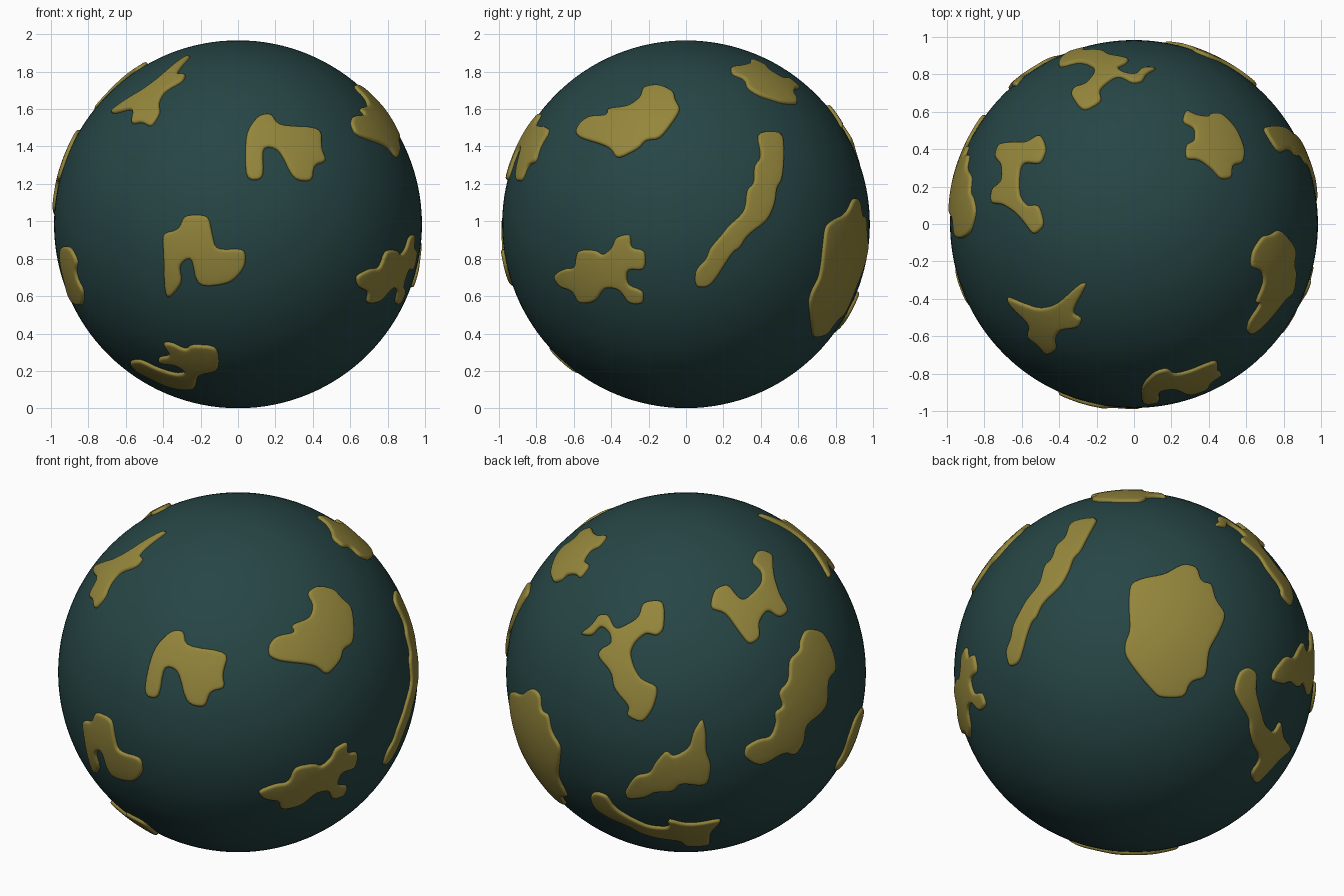
import bpy, bmesh, math
from mathutils import Vector
from mathutils.geometry import delaunay_2d_cdt, intersect_point_line

if "Cube" in bpy.data.objects:
    bpy.data.objects.remove(bpy.data.objects["Cube"])

CENTRE = Vector((0, 0, 0.984))
R_GLOBE, R_TOP = 0.983, 1.0


def material(name, rgb):
    m = bpy.data.materials.new(name)
    m.diffuse_color = (*rgb, 1)
    m.use_nodes = True
    m.node_tree.nodes["Principled BSDF"].inputs["Base Color"].default_value = m.diffuse_color
    return m


SEA = material("dark_teal", (0.02, 0.06, 0.06))
LAND = material("ochre", (0.30, 0.24, 0.045))


def view(azimuth, elevation):
    """Right, up and toward-viewer axes; azimuth is measured from the front toward the right."""
    a, e = math.radians(azimuth), math.radians(elevation)
    right = Vector((math.cos(a), math.sin(a), 0))
    out = Vector((math.sin(a) * math.cos(e), -math.cos(a) * math.cos(e), math.sin(e)))
    return right, out.cross(right), out


FRONT, RIGHT, LEFT, TOP = view(0, 0), view(90, 0), view(-90, 0), view(0, 90)
FRONT_RIGHT, BACK_LEFT, BELOW = view(35, 25), view(215, 25), view(140, -30)


def round_corners(pts, k):
    n, res = len(pts), []
    for i in range(n):
        a, b = pts[i], pts[(i + 1) % n]
        res += [a.lerp(b, k), a.lerp(b, 1 - k)]
    return res


def split_long(pts, step):
    res = []
    for i, a in enumerate(pts):
        b = pts[(i + 1) % len(pts)]
        n = max(1, math.ceil((b - a).length / step))
        res += [a.lerp(b, j / n) for j in range(n)]
    return res


def rim_distance(p, loop):
    best = 9.0
    for i, a in enumerate(loop):
        b = loop[(i + 1) % len(loop)]
        q, t = intersect_point_line(p, a, b)
        q = a if t < 0 else b if t > 1 else q
        best = min(best, (Vector(p) - Vector((q[0], q[1]))).length)
    return best


def landmass(name, axes, outline):
    """Raised patch: outline in hundredths of a unit as seen along the view, wrapped onto the globe."""
    right, up, out = axes
    dirs = []
    for x, y in outline:
        x, y = x / 100, y / 100
        dirs.append(right * x + up * y + out * math.sqrt(max(0.001, 1 - x * x - y * y)))
    # flatten on the tangent plane at the middle of the patch
    mid = sum(dirs, Vector()).normalized()
    tx = mid.orthogonal().normalized()
    ty = mid.cross(tx)
    loop = [Vector((d.dot(tx), d.dot(ty))) / d.dot(mid) for d in dirs]
    if sum(loop[i - 1].cross(loop[i]) for i in range(len(loop))) < 0:
        loop.reverse()
    loop = split_long(round_corners(round_corners(loop, 0.2), 0.25), 0.035)
    n = len(loop)
    # rounded rim rows plus an interior grid
    pts = list(loop)
    for off in (0.005, 0.011, 0.02):
        for i in range(n):
            t = (loop[(i + 1) % n] - loop[i - 1]).normalized()
            p = loop[i] + Vector((-t.y, t.x)) * off
            if rim_distance(p, loop) > off * 0.9:
                pts.append(p)
    s = 0.04
    for i in range(-20, 21):
        for j in range(-20, 21):
            p = Vector((i * s, j * s))
            if rim_distance(p, loop) > 0.03:
                pts.append(p)
    flat, _, tris, *_ = delaunay_2d_cdt(pts, [], [list(range(n))], 1, 1e-5)
    bm = bmesh.new()
    verts = []
    for p in flat:
        t = min(1, rim_distance(p, loop) / 0.018)
        r = R_TOP - 0.011 * (1 - math.sqrt(max(0, 1 - (1 - t) ** 2)))
        verts.append(bm.verts.new((mid + tx * p[0] + ty * p[1]).normalized() * r))
    for f in tris:
        bm.faces.new([verts[i] for i in f])
    bmesh.ops.delete(bm, geom=[v for v in bm.verts if not v.link_faces], context='VERTS')
    # side walls sunk into the globe
    edge = [e for e in bm.edges if e.is_boundary]
    new = bmesh.ops.extrude_edge_only(bm, edges=edge)["geom"]
    for v in new:
        if isinstance(v, bmesh.types.BMVert):
            v.co = v.co.normalized() * 0.975
    bmesh.ops.recalc_face_normals(bm, faces=bm.faces)
    if sum(f.normal.dot(mid) * f.calc_area() for f in bm.faces) < 0:
        bmesh.ops.reverse_faces(bm, faces=bm.faces)
    me = bpy.data.meshes.new(name)
    bm.to_mesh(me)
    bm.free()
    me.materials.append(LAND)
    me.shade_smooth()
    ob = bpy.data.objects.new(name, me)
    ob.location = CENTRE
    bpy.context.collection.objects.link(ob)


# globe
bpy.ops.mesh.primitive_uv_sphere_add(segments=128, ring_count=64, radius=R_GLOBE, location=CENTRE)
globe = bpy.context.object
globe.name = "globe"
globe.data.materials.append(SEA)
globe.data.shade_smooth()

# front
landmass("land_front_upper", FRONT, [
    (4, 24), (4, 49), (11, 59), (18, 60), (22, 53), (45, 52), (45, 41), (48, 34), (41, 32),
    (40, 23), (30, 24), (22, 41), (13, 42), (14, 24)])
landmass("land_front_middle", FRONT, [
    (-39, -42), (-40, -17), (-41, -5), (-32, -3), (-29, 5), (-16, 5), (-14, -5), (-12, -14),
    (4, -13), (4, -23), (-4, -32), (-22, -34), (-25, -17), (-32, -22), (-30, -32)])
landmass("land_front_bottom", FRONT, [
    (-59, -74), (-53, -73), (-43, -78), (-33, -81), (-28, -80), (-33, -76), (-43, -75), (-43, -72),
    (-36, -71), (-41, -64), (-36, -64), (-28, -68), (-25, -65), (-11, -66), (-10, -79),
    (-22, -81), (-23, -89), (-31, -89), (-39, -87), (-47, -83), (-55, -79)])
landmass("land_front_left_top", TOP, [
    (-69, -39), (-60, -43), (-51, -46), (-42, -44), (-29, -32), (-25, -32), (-34, -48), (-28, -51),
    (-30, -56), (-40, -57), (-43, -62), (-42, -68), (-47, -71), (-52, -65), (-58, -61),
    (-56, -54), (-67, -44)])
# right side
landmass("land_right_upper", FRONT_RIGHT, [
    (17, 15), (21, 20), (32, 22), (29, 26), (40, 30), (42, 37), (38, 44), (44, 48), (53, 46),
    (57, 41), (63, 36), (64, 16), (58, 13), (57, 7), (49, -2), (43, 4), (23, 6), (17, 9)])
landmass("land_right_lower", RIGHT, [
    (-72, -28), (-66, -24), (-60, -24), (-59, -14), (-49, -14), (-45, -17), (-40, -13), (-38, -7),
    (-30, -5), (-30, -13), (-22, -14), (-22, -25), (-32, -24), (-32, -33), (-23, -36), (-23, -43),
    (-31, -43), (-36, -35), (-44, -34), (-49, -42), (-58, -43), (-61, -36), (-68, -34)])
landmass("land_right_strip", RIGHT, [
    (38, 50), (52, 50), (53, 40), (52, 24), (49, 20), (48, 11), (44, 2), (33, -6), (29, -13),
    (25, -15), (13, -34), (5, -34), (5, -25), (11, -19), (13, -13), (20, -5), (23, -1),
    (32, 7), (33, 19), (37, 22), (37, 32), (41, 36)])
# back and top
landmass("land_back_right", BELOW, [
    (-3, 38), (-2, 49), (5, 52), (17, 54), (27, 60), (35, 58), (37, 50), (43, 49), (45, 40),
    (51, 32), (47, 22), (41, 12), (40, -3), (31, -5), (28, -14), (14, -14), (10, -10),
    (3, -2), (-5, 9), (-5, 16), (-2, 23)])
landmass("land_top_back_right", TOP, [
    (26, 55), (28, 62), (33, 59), (40, 58), (42, 60), (47, 60), (55, 52), (60, 40), (59, 33),
    (53, 32), (53, 25), (47, 24), (42, 30), (35, 35), (28, 35), (28, 43), (33, 45), (33, 52)])
landmass("land_back_upper", BACK_LEFT, [
    (-59, 21), (-52, 26), (-48, 32), (-43, 32), (-40, 25), (-37, 24), (-26, 30), (-24, 39),
    (-12, 40), (-12, 24), (-16, 20), (-22, 22), (-28, 17), (-31, 11), (-29, 3), (-25, -4),
    (-15, -8), (-18, -20), (-24, -28), (-33, -24), (-31, -19), (-40, -9), (-41, 0), (-49, 9),
    (-47, 13), (-41, 16), (-42, 22), (-47, 26), (-52, 20)])
landmass("land_left_top", BACK_LEFT, [
    (14, 40), (16, 46), (23, 49), (29, 41), (33, 40), (42, 49), (42, 56), (36, 61), (40, 68),
    (48, 65), (48, 58), (49, 51), (52, 42), (57, 34), (52, 30), (45, 35), (40, 28), (41, 19),
    (35, 15), (29, 23), (22, 33), (14, 35)])
landmass("land_left_long", BACK_LEFT, [
    (63, 17), (66, 24), (75, 23), (81, 12), (83, 1), (78, -4), (78, -18), (73, -24), (66, -29),
    (65, -39), (60, -46), (54, -44), (41, -52), (32, -47), (33, -41), (40, -37), (47, -36),
    (50, -28), (49, -22), (54, -19), (51, -11), (57, -5), (57, 7), (63, 12)])
landmass("land_back_middle", BACK_LEFT, [
    (-34, -66), (-28, -57), (-20, -56), (-17, -50), (-11, -43), (-7, -47), (2, -42), (4, -33),
    (9, -25), (11, -32), (11, -44), (14, -51), (12, -63), (-3, -61), (-7, -66), (-17, -66),
    (-22, -69), (-32, -70)])
landmass("land_back_lower", BELOW, [
    (55, -10), (58, 0), (63, 3), (68, 0), (67, -10), (70, -21), (72, -29), (77, -34), (81, -26),
    (82, -36), (87, -42), (80, -48), (73, -56), (67, -62), (64, -56), (70, -48), (66, -40),
    (64, -33), (64, -26), (59, -18)])
landmass("land_left_lower", LEFT, [
    (26, -12), (41, -12), (46, -20), (41, -25), (40, -30), (42, -36), (33, -44), (16, -43),
    (14, -37), (19, -31), (20, -22)])
